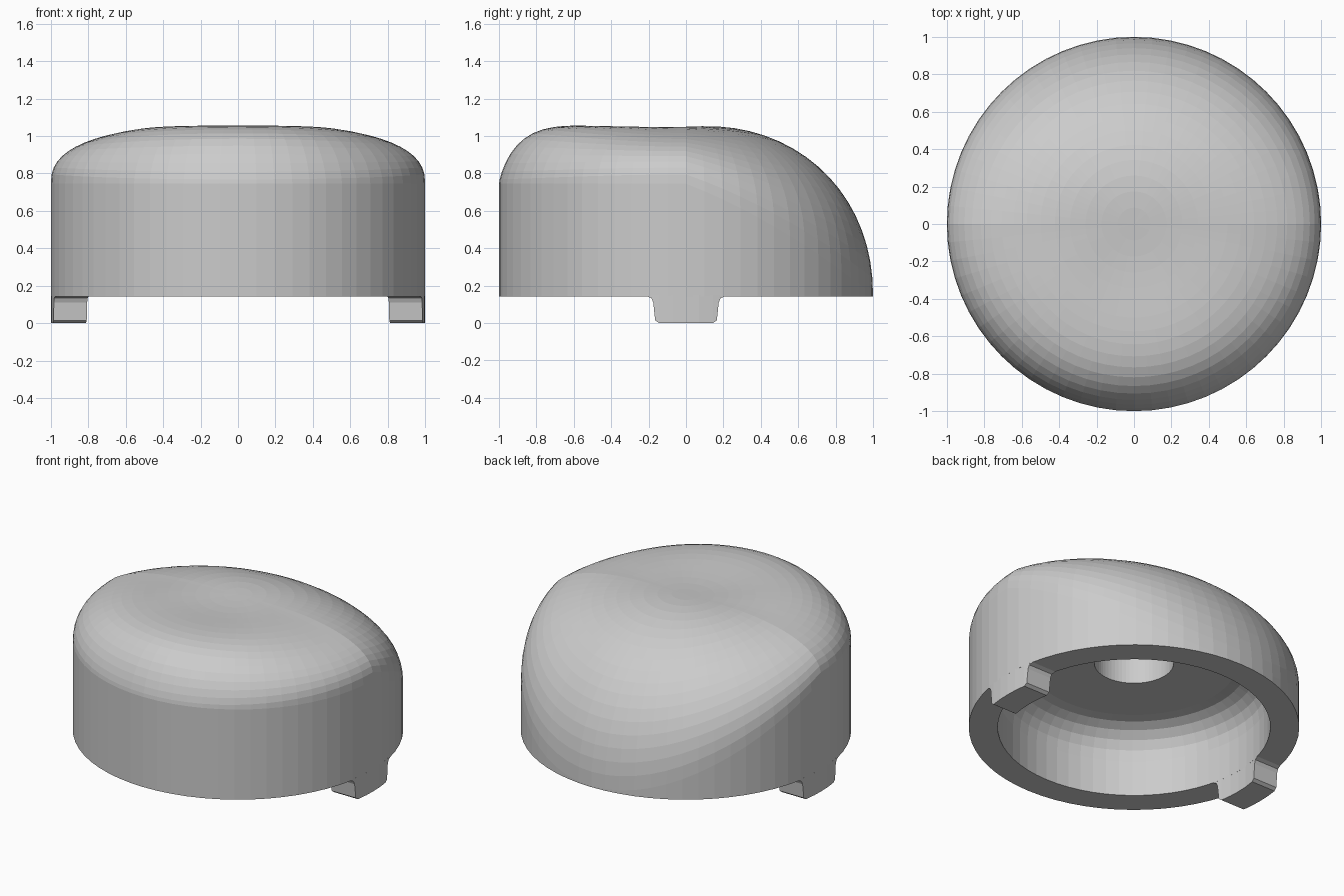
import bpy, bmesh
from math import sin, cos, pi, sqrt, exp

if "Cube" in bpy.data.objects:
    bpy.data.objects.remove(bpy.data.objects["Cube"])

N = 64
BASE = 0.145
TOP = 1.065


def rim_height(s):
    """Height where the crown meets the wall; s = sin of angle (-1 front, 1 back)."""
    s = max(s, 0.0)
    return 0.745 - 0.595 * (0.65 * s + 0.35 * s * s)


def crown_height(r, a):
    s = sin(a)
    f, b = max(-s, 0.0), max(s, 0.0)
    p = 2.5 + 5.5 * f * f - 0.2 * b
    e = 0.40 + 0.35 * f * f + 0.08 * b
    rim = rim_height(s)
    x, y = r * cos(a), r * sin(a)
    dish = 0.025 * exp(-((x / 0.4) ** 2 + ((y + 0.2) / 0.32) ** 2))
    return rim + (TOP - rim) * max(1 - r ** p, 0.0) ** e - dish


def finish(name, bm):
    bmesh.ops.recalc_face_normals(bm, faces=bm.faces)
    me = bpy.data.meshes.new(name)
    bm.to_mesh(me)
    bm.free()
    ob = bpy.data.objects.new(name, me)
    bpy.context.collection.objects.link(ob)
    return ob


# Cap: crown, wall, bottom rim, hollow and centre socket as one closed shell
bm = bmesh.new()


def ring(r, height):
    angles = [2 * pi * i / N for i in range(N)]
    return [bm.verts.new((r * cos(a), r * sin(a), height(a))) for a in angles]


def flat(z):
    return lambda a: z


rings = []
STEPS = 18
for k in range(1, STEPS + 1):
    r = sin(k / STEPS * pi / 2)
    rings.append(ring(r, lambda a, r=r: crown_height(r, a)))
inner = [(1.0, BASE - 0.002), (0.825, BASE - 0.002), (0.825, 0.38)]
inner += [(0.625 + 0.2 * cos(t * pi / 10), 0.39 + 0.2 * sin(t * pi / 10)) for t in range(1, 6)]
inner += [(0.24, 0.59), (0.24, 0.86)]
rings += [ring(r, flat(z)) for r, z in inner]

for u, v in zip(rings, rings[1:]):
    for i in range(N):
        j = (i + 1) % N
        bm.faces.new((u[i], u[j], v[j], v[i]))
apex = bm.verts.new((0, 0, crown_height(0, 0)))
for i in range(N):
    bm.faces.new((apex, rings[0][i], rings[0][(i + 1) % N]))
bm.faces.new(rings[-1])
finish("cap_shell", bm)

# Locating tabs: curved lugs below the rim with flared roots and rounded ends
half = [(0.21, 0.143), (0.185, 0.133), (0.175, 0.11), (0.165, 0.015), (0.145, 0.0), (0.07, 0.0)]
columns = [(-y, z) for y, z in half] + [(0, 0)] + [(y, z) for y, z in reversed(half)]
for side, name in ((-1, "left_tab"), (1, "right_tab")):
    bm = bmesh.new()
    cols = []
    for y, z in columns:
        xi, xo = sqrt(0.825 ** 2 - y * y), sqrt(0.999 - y * y)
        cols.append([bm.verts.new((side * x, y, h)) for x, h in
                     ((xi, z), (xo, z), (xo, 0.15), (xi, 0.15))])
    for a, b in zip(cols, cols[1:]):
        for i in range(4):
            j = (i + 1) % 4
            bm.faces.new((a[i], a[j], b[j], b[i]))
    bm.faces.new(cols[0])
    bm.faces.new(cols[-1])
    finish(name, bm)
